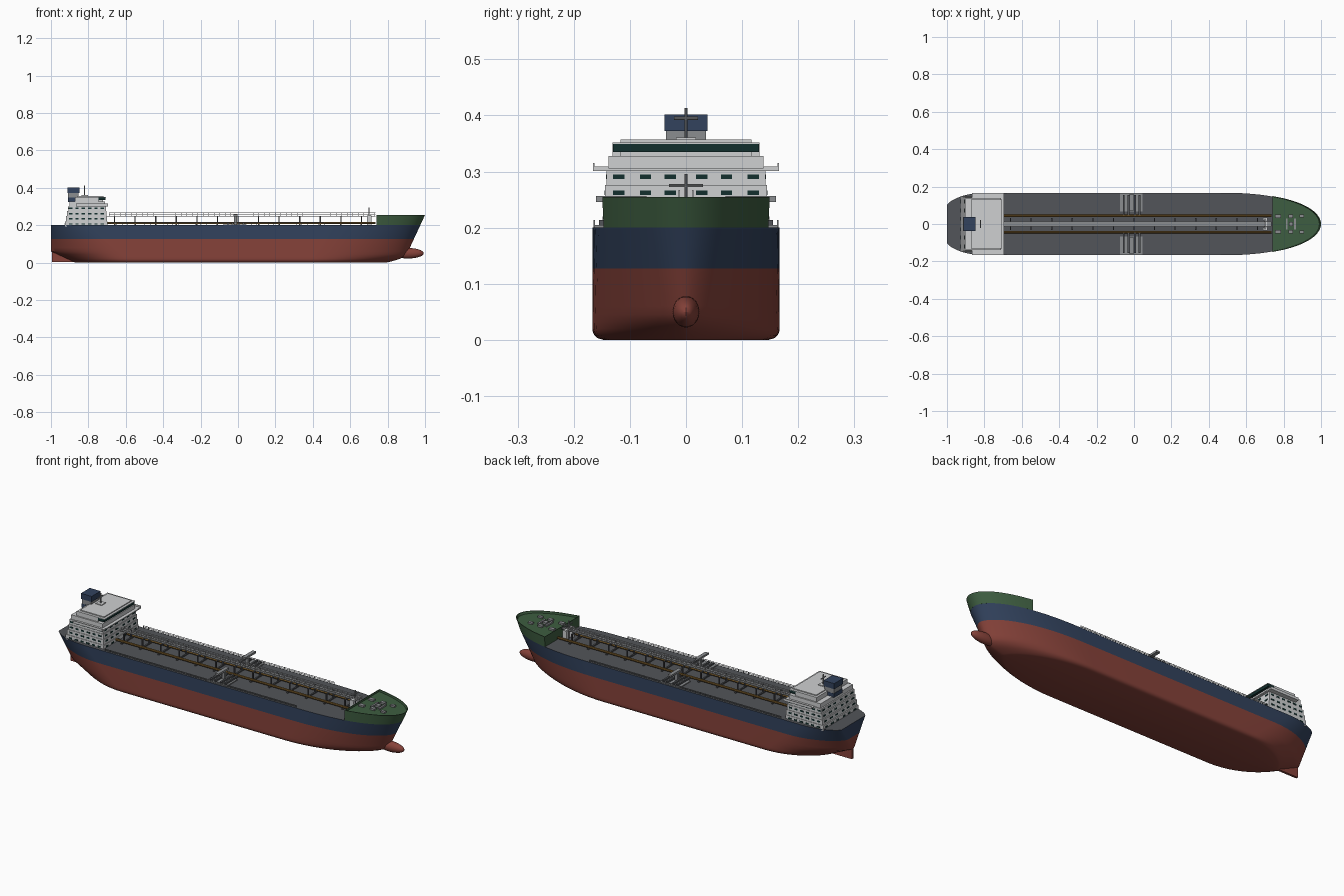
import bpy, bmesh, math
from mathutils import Matrix, Vector

if "Cube" in bpy.data.objects:
    bpy.data.objects.remove(bpy.data.objects["Cube"])


def mat(name, r, g, b):
    m = bpy.data.materials.new(name)
    m.diffuse_color = (r, g, b, 1)
    m.use_nodes = True
    m.node_tree.nodes["Principled BSDF"].inputs["Base Color"].default_value = m.diffuse_color
    return m


RED = mat("hull_red", .24, .055, .042)
BLUE = mat("hull_blue", .032, .055, .11)
GREEN = mat("bow_green", .048, .11, .052)
DECK = mat("deck_grey", .085, .09, .10)
WHITE = mat("house_white", .62, .63, .64)
GLASS = mat("window_dark", .006, .028, .027)
PIPE = mat("pipe_brown", .20, .11, .025)
STEEL = mat("steel_grey", .26, .27, .28)


def finish(name, bm, mats, smooth=False):
    bmesh.ops.recalc_face_normals(bm, faces=bm.faces)
    me = bpy.data.meshes.new(name)
    bm.to_mesh(me)
    bm.free()
    ob = bpy.data.objects.new(name, me)
    bpy.context.collection.objects.link(ob)
    for m in mats:
        me.materials.append(m)
    if smooth:
        bpy.ops.object.select_all(action='DESELECT')
        ob.select_set(True)
        bpy.context.view_layer.objects.active = ob
        bpy.ops.object.shade_smooth_by_angle(angle=math.radians(32))
    return ob


def boxes(name, bounds, m, bevel=0):
    """One object made of boxes given as (x0, x1, y0, y1, z0, z1)."""
    bm = bmesh.new()
    for x0, x1, y0, y1, z0, z1 in bounds:
        M = Matrix.Translation(((x0 + x1) / 2, (y0 + y1) / 2, (z0 + z1) / 2))
        bmesh.ops.create_cube(bm, size=1, matrix=M @ Matrix.Diagonal((x1 - x0, y1 - y0, z1 - z0, 1)))
    return finish(name, bm, [m])


def rods(name, segs, r, m, n=8):
    """Round bars between pairs of points."""
    bm = bmesh.new()
    for a, b in segs:
        a, b = Vector(a), Vector(b)
        d = b - a
        M = Matrix.Translation((a + b) / 2) @ d.to_track_quat('Z', 'Y').to_matrix().to_4x4()
        bmesh.ops.create_cone(bm, cap_ends=True, segments=n, radius1=r, radius2=r, depth=d.length, matrix=M)
    return finish(name, bm, [m], n > 6)


def both(items):
    """Add the port and starboard mirror of each box."""
    return items + [(a, b, -d, -c, e, f) for a, b, c, d, e, f in items]


# ---- hull lines: one waterline of (x, half breadth) for a height
def waterline(z, inset=0, x_from=None):
    f = min(z / .2, 1)
    r = .02
    b = .167 - r + math.sqrt(r * r - max(0, r - z) ** 2)
    xb = .882 + .118 * z / .255 - .09 * max(0, 1 - z / .045) ** 2
    xs = -1 + .13 * max(0, 1 - z / .06)
    ab, sa = .38 + .07 * f, -.58 - .22 * f
    tr = .6 * max(0, (z - .06) / .14)
    p, q = 2 + .5 * f, .68 - .18 * f
    pts = []
    if x_from is None:
        for i in range(12):
            v = math.sin(math.pi / 2 * (1 - i / 12))
            pts.append((sa - (sa - xs) * v, b * (tr + (1 - tr) * (1 - v ** 2) ** .7)))
        pts += [(sa + (ab - sa) * i / 4, b) for i in range(4)]
        a0 = 0
    else:
        a0 = math.asin((x_from + inset - ab) / (xb - ab))
    for i in range(19):
        u = min(1, math.sin(a0 + (math.pi / 2 - a0) * i / 18))
        pts.append((ab + (xb - inset - ab) * u, max(0, b - inset) * max(0, 1 - u ** p) ** q))
    return pts


def shell(name, levels, rule, mats, x_from=None):
    """Skin mirrored waterlines, closing the deck and the aft end."""
    bm = bmesh.new()
    rows = [[(x, y, z) for x, y in waterline(z, ins, x_from)] for z, ins in levels]
    n, k = len(rows[0]), len(levels)
    rings = []
    for i in range(n):
        side = [rows[j][i] for j in range(k)]
        ring = [(x, -y, z) for x, y, z in reversed(side)] + side
        rings.append([bm.verts.new(c) for c in ring])
    for a, b in zip(rings, rings[1:]):
        for j in range(2 * k):
            jj = (j + 1) % (2 * k)
            face = bm.faces.new((a[j], a[jj], b[jj], b[j]))
            face.material_index = rule(face.calc_center_median().z, j == 2 * k - 1)
    for j in range(k - 1):
        a = rings[0]
        face = bm.faces.new((a[k - 1 - j], a[k + j], a[k + j + 1], a[k - 2 - j]))
        face.material_index = rule(face.calc_center_median().z, False)
    bmesh.ops.remove_doubles(bm, verts=bm.verts, dist=1e-5)
    return finish(name, bm, mats, True)


zs = (0, .003, .008, .014, .02, .032, .045, .06, .08, .1, .127, .15, .175, .2)
shell("hull", [(z, 0) for z in zs], lambda z, deck: 2 if deck else int(z > .127), [RED, BLUE, DECK])
shell("forecastle", [(.2, 0), (.228, 0), (.255, 0), (.255, .004), (.244, .004)], lambda z, deck: 0, [GREEN], .74)

# bulbous bow
bm = bmesh.new()
bmesh.ops.create_uvsphere(bm, u_segments=24, v_segments=14, radius=1,
                          matrix=Matrix.Translation((.91, 0, .05)) @ Matrix.Diagonal((.083, .024, .028, 1)))
finish("bulb", bm, [RED], True)

# rudder fin
bm = bmesh.new()
prof = [(-.995, .004), (-.86, .004), (-.84, .09), (-.995, .09)]
f = bm.faces.new([bm.verts.new((x, -.006, z)) for x, z in prof])
g = bmesh.ops.extrude_face_region(bm, geom=[f])["geom"]
bmesh.ops.translate(bm, vec=(0, .012, 0), verts=[v for v in g if isinstance(v, bmesh.types.BMVert)])
finish("rudder", bm, [RED])

# ---- deckhouse: four stepped tiers with window plates on all sides
tiers, wins = [], []
for k in range(4):
    z0 = .192 + .028 * k
    xa, xf, w = -.925 + .006 * k, -.698 - .003 * k, .149 - .0025 * k
    tiers.append((xa, xf, -w, w, z0, z0 + .028))
    zc = z0 + .0145
    for y in (-.12, -.072, -.028, .028, .072, .12):
        for x in (xa, xf):
            wins.append((x - .0015, x + .0015, y - .01, y + .01, zc - .004, zc + .004))
    for i in range(6):
        x = -.895 + .034 * i
        for y in (-w, w):
            wins.append((x - .009, x + .009, y - .0015, y + .0015, zc - .004, zc + .004))
boxes("deckhouse", tiers, WHITE)
boxes("cabin_windows", wins, GLASS)
boxes("bridge_deck", [(-.865, -.695, -.166, .166, .301, .306)], WHITE)
boxes("wing_rails", both([(-.865, -.695, .163, .166, .306, .315), (-.698, -.695, .138, .166, .306, .309)]), WHITE)
boxes("bridge_base", [(-.90, -.712, -.138, .138, .304, .328)], WHITE)
boxes("wheelhouse_step", [(-.868, -.722, -.118, .118, .328, .335)], WHITE)
boxes("wheelhouse_windows", [(-.862, -.708, -.130, .130, .335, .349)], GLASS)
boxes("wheelhouse_back", [(-.872, -.745, -.131, .131, .328, .3495)], WHITE)
boxes("wheelhouse_roof", [(-.872, -.706, -.131, .131, .349, .352), (-.86, -.718, -.117, .117, .352, .357)], WHITE)

# funnel with grey band
boxes("funnel", [(-.910, -.850, -.037, .037, .325, .347), (-.912, -.848, -.038, .038, .372, .402)], BLUE)
boxes("funnel_band", [(-.908, -.852, -.036, .036, .347, .372)], STEEL)

# radar mast
rods("radar_mast", [((-.82, 0, .355), (-.82, 0, .413)), ((-.82, -.021, .395), (-.82, .021, .395))], .003, STEEL)
boxes("mast_foot", [(-.838, -.802, -.018, .018, .357, .361)], WHITE)

# ---- cargo deck: pipes, catwalk on portal frames
rods("cargo_pipes", [((-.70, y, .212), (.735, y, .212)) for y in (-.043, .043)], .0065, PIPE)
xs = [-.66 + .11 * i for i in range(13)]
frames = both([(x - .003, x + .003, .027, .033, .2, .247) for x in xs])
frames += [(x - .003, x + .003, -.033, .033, .241, .247) for x in xs]
frames += [(x - .004, x + .004, -.052, .052, .2, .206) for x in xs]
boxes("catwalk_frames", frames, DECK)
boxes("catwalk", [(-.70, .735, -.013, .013, .246, .250)], STEEL)
rails = [(-.69, .735, .011, .013, z, z + .002) for z in (.257, .265)]
rails += [(-.69 + .0296 * i, -.688 + .0296 * i, .011, .013, .25, .266) for i in range(49)]
boxes("catwalk_rails", both(rails), WHITE)

# low rails along the deck edge
edge = [(-.68, .46, .1625, .1645, z, z + .0018) for z in (.2055, .2115)]
edge += [(-.68 + .03 * i, -.678 + .03 * i, .1625, .1645, .199, .2125) for i in range(39)]
boxes("edge_rails", both(edge), STEEL)

# midship manifolds with cranes
boxes("manifold_trays", both([(-.075, .045, .067, .162, .199, .205)]), STEEL)
boxes("manifold_pipes", both([(x - .005, x + .005, .045, .155, .205, .214) for x in (-.055, -.03, .005, .03)]), DECK)
boxes("crane_posts", both([(-.022, -.006, .092, .106, .2, .252)]), STEEL)
boxes("crane_booms", both([(-.024, -.004, .07, .160, .246, .256)]), STEEL)

# foremast on its platform
boxes("foremast_platform", both([(.69, .715, .018, .034, .2, .252)]) + [(.695, .71, -.034, .034, .25, .255)], WHITE)
rods("foremast", [((.70, 0, .2), (.70, 0, .296)), ((.70, -.03, .275), (.70, .03, .275))], .003, STEEL)

# winches and bollards on the forecastle
gear = both([(.755, .785, .032, .052, .243, .253), (.825, .85, .032, .052, .243, .253), (.885, .91, .034, .05, .243, .253)])
gear += [(.828, .85, -.012, .012, .243, .254), (.812, .822, -.03, .03, .243, .252), (.856, .866, -.03, .03, .243, .252)]
boxes("winches", gear, STEEL)
